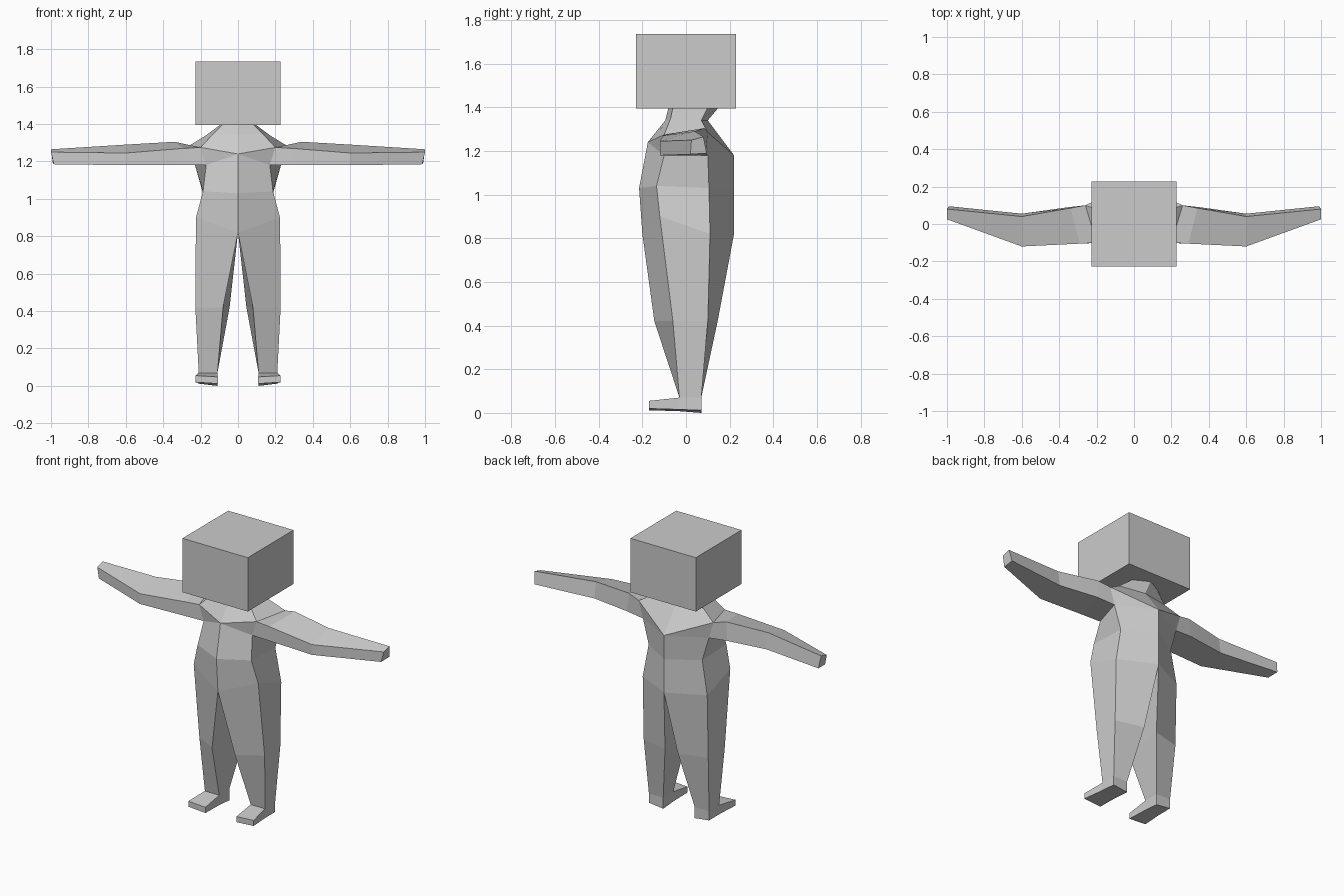
import bpy, bmesh

if "Cube" in bpy.data.objects:
    bpy.data.objects.remove(bpy.data.objects["Cube"])

grey = bpy.data.materials.new("light grey")
grey.diffuse_color = (0.6, 0.6, 0.6, 1)
grey.use_nodes = True
grey.node_tree.nodes["Principled BSDF"].inputs["Base Color"].default_value = grey.diffuse_color


def finish(name, bm, mirror=True):
    """Turn a bmesh into a flat shaded object, mirrored in x if wanted."""
    bmesh.ops.remove_doubles(bm, verts=bm.verts, dist=0.0005)
    if mirror:
        other = bmesh.ops.duplicate(bm, geom=bm.verts[:] + bm.edges[:] + bm.faces[:])["geom"]
        for v in other:
            if isinstance(v, bmesh.types.BMVert):
                v.co.x *= -1
        bmesh.ops.reverse_faces(bm, faces=[f for f in other if isinstance(f, bmesh.types.BMFace)])
        bmesh.ops.remove_doubles(bm, verts=bm.verts, dist=0.0005)
    bmesh.ops.recalc_face_normals(bm, faces=bm.faces)
    me = bpy.data.meshes.new(name)
    bm.to_mesh(me)
    bm.free()
    me.materials.append(grey)
    ob = bpy.data.objects.new(name, me)
    bpy.context.collection.objects.link(ob)
    return ob


def loft(bm, rings, sides, cap=False):
    """Join four-point rings along the listed sides."""
    vs = [[bm.verts.new(p) for p in r] for r in rings]
    for a, b in zip(vs, vs[1:]):
        for i in sides:
            j = (i + 1) % 4
            bm.faces.new((a[i], a[j], b[j], b[i]))
    if cap:
        bm.faces.new(vs[-1])


# Ring order: inner front, outer front, outer back, inner back
ankle = [(.11, -.03, .07), (.21, -.03, .07), (.21, .07, .07), (.11, .07, .07)]
knee = [(.08, -.145, .42), (.228, -.06, .42), (.225, .10, .42), (.045, .145, .42)]
hip = [(0, -.20, .82), (.225, -.12, .90), (.225, .11, .82), (0, .22, .82)]
waist = [(0, -.215, 1.03), (.187, -.135, 1.04), (.187, .105, 1.03), (0, .22, 1.03)]
chest = [(0, -.175, 1.24), (.17, -.10, 1.18), (.23, .10, 1.18), (0, .22, 1.18)]
shoulder = [(0, -.175, 1.24), (.20, -.10, 1.275), (.26, .10, 1.285), (0, .22, 1.18)]
neck_base = [(0, -.095, 1.34), (.13, -.07, 1.35), (.17, .07, 1.34), (0, .10, 1.34)]
neck_top = [(0, -.08, 1.40), (.08, -.06, 1.40), (.09, .10, 1.40), (0, .15, 1.40)]

# Body with legs, arms and feet, built as one half
bm = bmesh.new()
loft(bm, [hip, knee, ankle], (0, 1, 2, 3))
loft(bm, [hip, waist, chest], (0, 1, 2))
loft(bm, [shoulder, neck_base, neck_top], (0, 1, 2))
for i, j, k in ((0, 1, 1), (3, 2, 2)):      # chest panels beside the armhole
    bm.faces.new([bm.verts.new(p) for p in (chest[i], chest[j], shoulder[k])])

# Arm rings: bottom front, top front, top back, bottom back
loft(bm, [
    [chest[1], shoulder[1], shoulder[2], chest[2]],
    [(.30, -.105, 1.18), (.29, -.105, 1.27), (.34, .085, 1.305), (.35, .09, 1.19)],
    [(.60, -.12, 1.18), (.60, -.12, 1.245), (.60, .04, 1.29), (.60, .055, 1.19)],
    [(.985, .02, 1.185), (1, .025, 1.25), (1, .08, 1.265), (.99, .095, 1.19)],
], (0, 1, 2, 3), cap=True)

# Foot: heel and instep from the ankle, then the toe block
sole = [(.11, -.035, .008), (.215, -.035, .016), (.21, .07, .012), (.11, .07, 0)]
loft(bm, [ankle, sole], (1, 2, 3))
loft(bm, [
    [ankle[0], ankle[1], sole[1], sole[0]],
    [(.108, -.17, .048), (.228, -.17, .055), (.228, -.17, .02), (.108, -.17, .012)],
], (0, 1, 2, 3), cap=True)
bm.faces.new([bm.verts.new(p) for p in sole])
finish("body", bm)

# Box head
bm = bmesh.new()
bmesh.ops.create_cube(bm, size=1)
bmesh.ops.scale(bm, vec=(.456, .456, .34), verts=bm.verts)
bmesh.ops.translate(bm, vec=(0, 0, 1.565), verts=bm.verts)
finish("head", bm, mirror=False)
